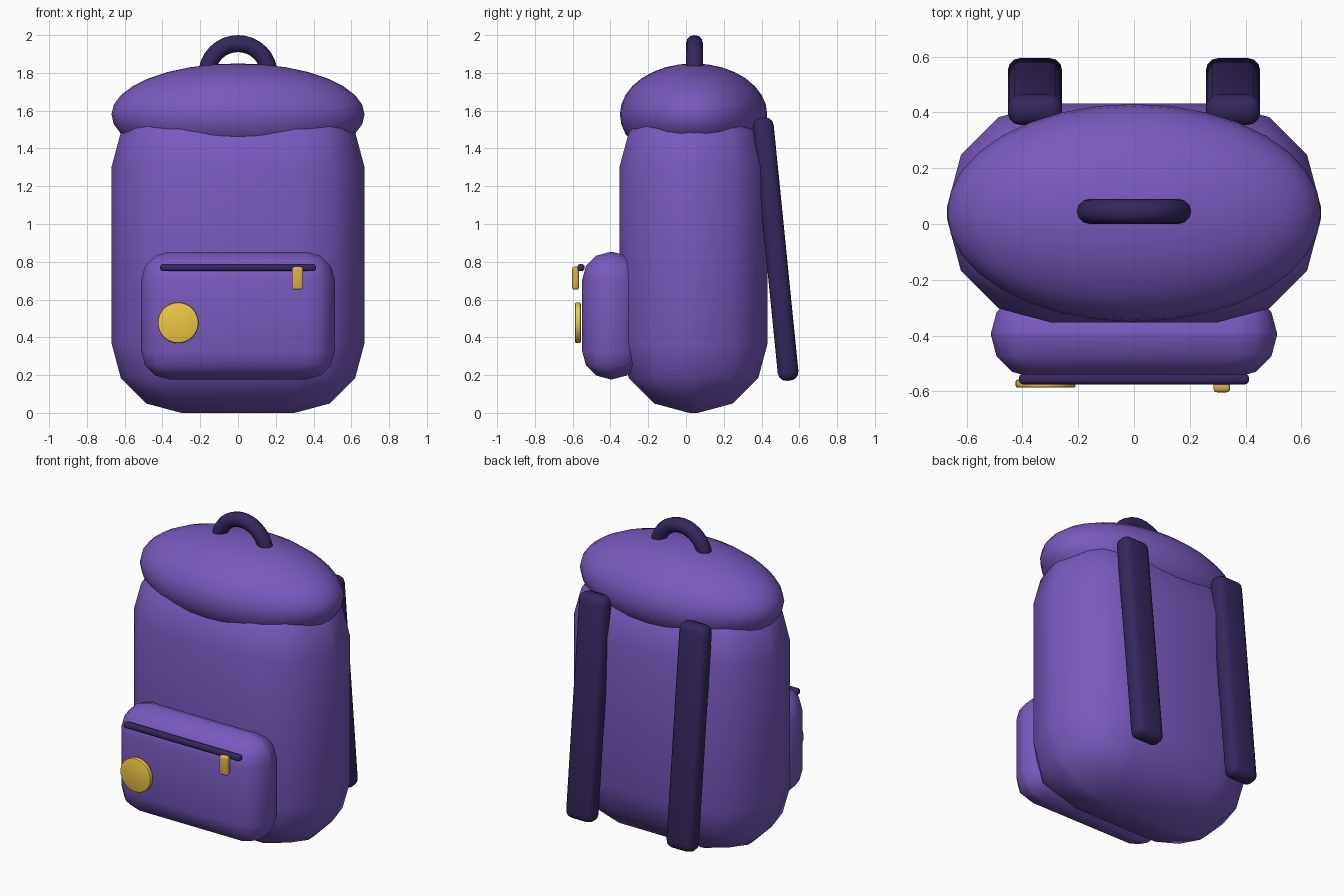
import bpy
import math

if "Cube" in bpy.data.objects:
    bpy.data.objects.remove(bpy.data.objects["Cube"])


def material(name, rgb):
    m = bpy.data.materials.new(name)
    m.diffuse_color = (*rgb, 1)
    m.use_nodes = True
    m.node_tree.nodes["Principled BSDF"].inputs["Base Color"].default_value = m.diffuse_color
    return m


FABRIC = material("purple_fabric", (0.19, 0.1, 0.52))
STRAP = material("dark_webbing", (0.035, 0.02, 0.11))
GOLD = material("gold", (0.86, 0.58, 0.06))
BRASS = material("brass", (0.72, 0.42, 0.09))


def finish(name, mat, bevel=0, segments=3, angle=None):
    """Name, colour, round off and smooth the active object."""
    ob = bpy.context.object
    ob.name = name
    ob.data.materials.append(mat)
    bpy.ops.object.transform_apply(location=False, rotation=False, scale=True)
    if bevel:
        mod = ob.modifiers.new("round", 'BEVEL')
        mod.width = bevel
        mod.segments = segments
        bpy.ops.object.modifier_apply(modifier=mod.name)
    if angle:
        bpy.ops.object.shade_smooth_by_angle(angle=math.radians(angle))
    else:
        bpy.ops.object.shade_smooth()
    return ob


def soft_box(name, loc, size, bevel, mat, segments=3, tilt=0):
    bpy.ops.mesh.primitive_cube_add(size=1, location=loc, rotation=(tilt, 0, 0))
    bpy.context.object.scale = size
    return finish(name, mat, bevel, segments)


# Main bag
soft_box("body", (0, 0.04, 0.835), (1.34, 0.785, 1.67), 0.37, FABRIC)

# Domed lid
bpy.ops.mesh.primitive_uv_sphere_add(segments=32, ring_count=16, radius=1,
                                     location=(0, 0.04, 1.58))
bpy.context.object.scale = (0.67, 0.39, 0.27)
finish("lid", FABRIC)

# Carry handle, lower half buried in the lid
bpy.ops.mesh.primitive_torus_add(major_radius=0.165, minor_radius=0.045,
                                 major_segments=32, minor_segments=12,
                                 location=(0, 0.045, 1.79),
                                 rotation=(math.pi / 2, 0, 0))
finish("handle", STRAP)

# Front pocket with zipper
soft_box("front_pocket", (0, -0.395, 0.515), (1.025, 0.31, 0.675), 0.15, FABRIC)
soft_box("zipper", (0, -0.556, 0.769), (0.825, 0.038, 0.038), 0.015, STRAP)
soft_box("zipper_pull", (0.315, -0.585, 0.713), (0.06, 0.037, 0.122), 0.013, BRASS)

# Round badge
bpy.ops.mesh.primitive_cylinder_add(vertices=32, radius=0.108, depth=0.03,
                                    location=(-0.317, -0.572, 0.477),
                                    rotation=(math.pi / 2, 0, 0))
finish("badge", GOLD, 0.008, 2, 35)

# Shoulder straps
for side, x in (("left", -0.355), ("right", 0.355)):
    soft_box(side + "_strap", (x, 0.475, 0.867), (0.195, 0.11, 1.4), 0.045,
             STRAP, tilt=0.1)
